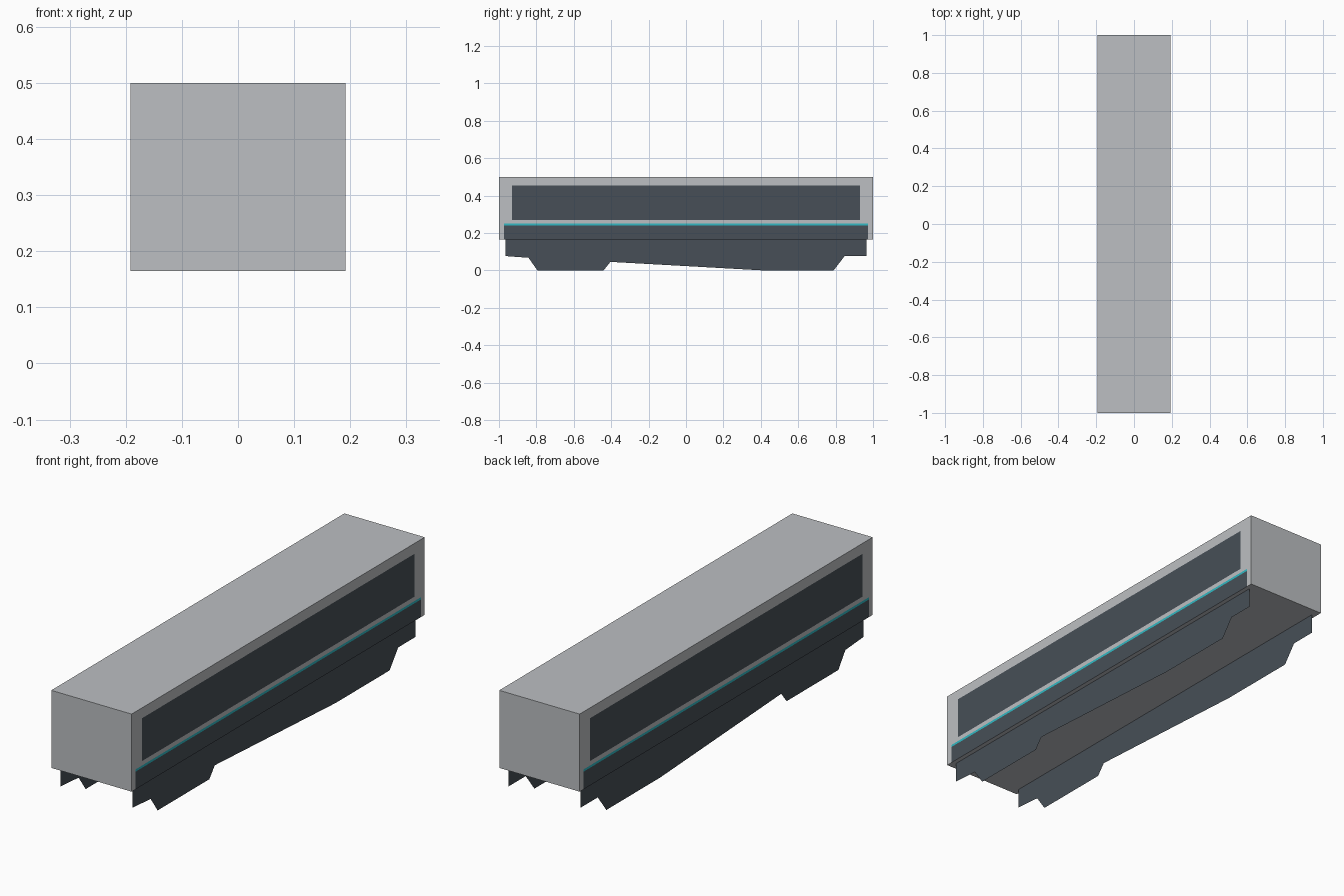
import bpy, bmesh
from mathutils import Vector

if "Cube" in bpy.data.objects:
    bpy.data.objects.remove(bpy.data.objects["Cube"])


def material(name, srgb):
    lin = [((c / 255 + 0.055) / 1.055) ** 2.4 for c in srgb]
    m = bpy.data.materials.new(name)
    m.diffuse_color = (*lin, 1)
    m.use_nodes = True
    m.node_tree.nodes["Principled BSDF"].inputs["Base Color"].default_value = m.diffuse_color
    return m


grey = material("light grey", (188, 191, 194))
dark = material("dark slate", (71, 79, 87))
teal = material("teal", (50, 185, 195))


def add_object(name, bm, mats):
    mesh = bpy.data.meshes.new(name)
    bm.to_mesh(mesh)
    bm.free()
    for m in mats:
        mesh.materials.append(m)
    ob = bpy.data.objects.new(name, mesh)
    bpy.context.collection.objects.link(ob)
    return ob


# Carriage body: a plain box
W, Z0, Z1 = 0.192, 0.165, 0.5
bm = bmesh.new()
bmesh.ops.create_cube(bm, size=1)
bmesh.ops.scale(bm, vec=(2 * W, 2, Z1 - Z0), verts=bm.verts)
bmesh.ops.translate(bm, vec=(0, 0, (Z0 + Z1) / 2), verts=bm.verts)


def cut_sides(axis, value):
    faces = [f for f in bm.faces if abs(f.normal.x) > 0.9]
    geom = faces + list({e for f in faces for e in f.edges}) + list({v for f in faces for v in f.verts})
    co, no = Vector((0, 0, 0)), Vector((0, 0, 0))
    co[axis] = value
    no[axis] = 1
    bmesh.ops.bisect_plane(bm, geom=geom, plane_co=co, plane_no=no)
    bm.normal_update()


# Cut the long sides for the window band, teal line and lower band
bm.normal_update()
for z in (0.241, 0.251, 0.27, 0.455):
    cut_sides(2, z)
for y in (-0.973, -0.93, 0.93, 0.973):
    cut_sides(1, y)
for f in bm.faces:
    if abs(f.normal.x) < 0.9:
        continue
    c = f.calc_center_median()
    if 0.27 < c.z < 0.455 and abs(c.y) < 0.93:
        f.material_index = 1
    elif c.z < 0.241 and abs(c.y) < 0.973:
        f.material_index = 1
    elif 0.241 < c.z < 0.251 and abs(c.y) < 0.973:
        f.material_index = 2
add_object("carriage_body", bm, [grey, dark, teal])

# Underframe skirts: flat bogie silhouettes hanging below each side
profile = [(-0.965, Z0), (-0.965, 0.077), (-0.842, 0.068), (-0.794, 0), (-0.441, 0),
           (-0.404, 0.046), (0.42, 0), (0.789, 0), (0.848, 0.077), (0.965, 0.077), (0.965, Z0)]
for side, name in ((1, "right_skirt"), (-1, "left_skirt")):
    bm = bmesh.new()
    verts = [bm.verts.new((side * 0.172, y, z)) for y, z in profile]
    bm.faces.new(verts if side > 0 else verts[::-1])
    add_object(name, bm, [dark])
